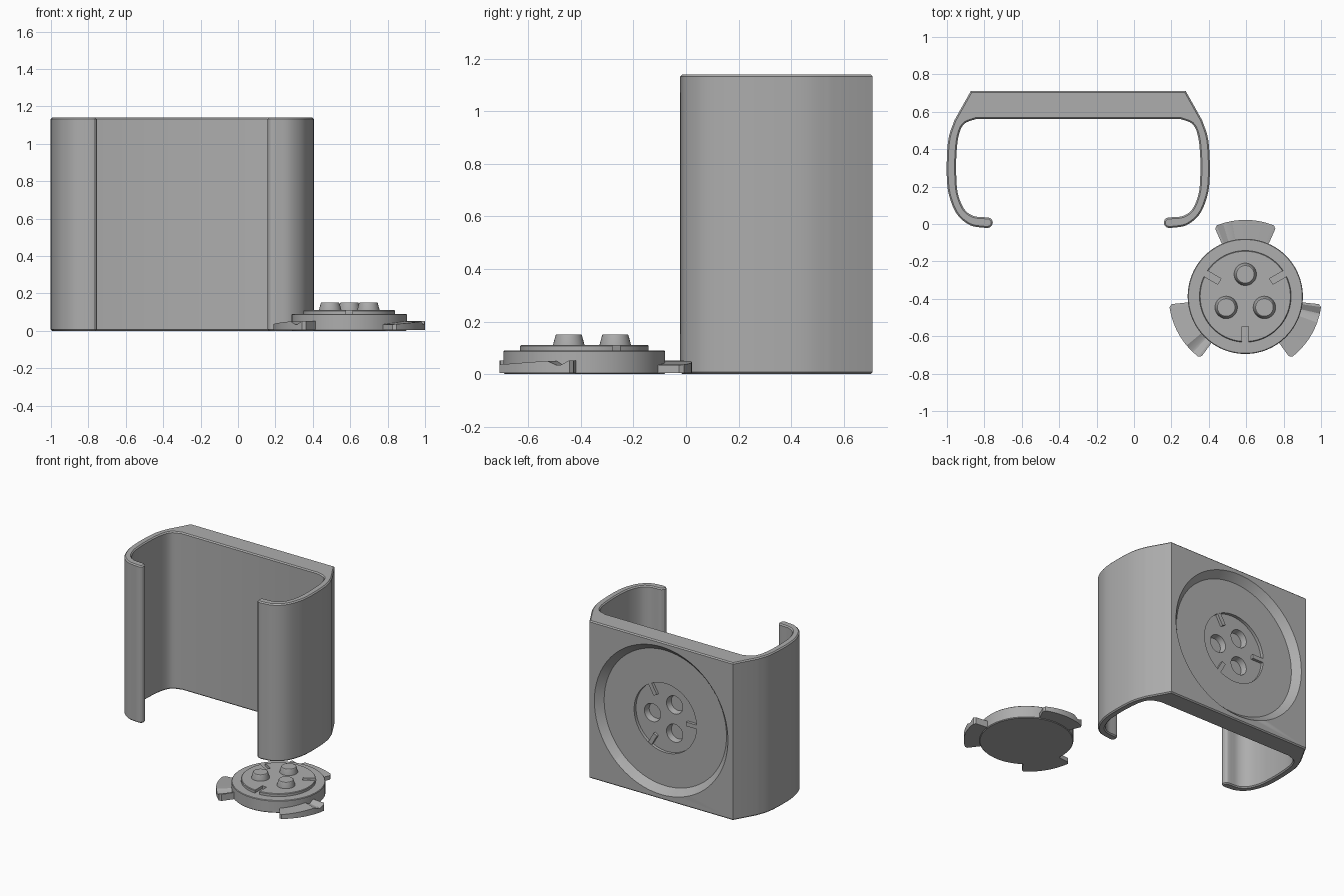
import bpy, bmesh, math
from mathutils import Matrix, Vector

if "Cube" in bpy.data.objects:
    bpy.data.objects.remove(bpy.data.objects["Cube"])

grey = bpy.data.materials.new("plain_grey")
grey.diffuse_color = (0.42, 0.42, 0.42, 1)
grey.use_nodes = True
grey.node_tree.nodes["Principled BSDF"].inputs["Base Color"].default_value = grey.diffuse_color


def shade(ob):
    bpy.ops.object.select_all(action='DESELECT')
    ob.select_set(True)
    bpy.context.view_layer.objects.active = ob
    bpy.ops.object.shade_smooth_by_angle(angle=math.radians(28))


def finish(name, bm):
    bmesh.ops.recalc_face_normals(bm, faces=bm.faces)
    me = bpy.data.meshes.new(name)
    bm.to_mesh(me)
    bm.free()
    ob = bpy.data.objects.new(name, me)
    bpy.context.collection.objects.link(ob)
    me.materials.append(grey)
    shade(ob)
    return ob


def lathe(profile, matrix, seg=96):
    """Closed solid of revolution about local z from (radius, height) points."""
    bm = bmesh.new()
    rings = [[bm.verts.new((r * math.cos(2 * math.pi * i / seg),
                            r * math.sin(2 * math.pi * i / seg), h))
              for i in range(seg)] for r, h in profile]
    for a, b in zip(rings, rings[1:]):
        for i in range(seg):
            j = (i + 1) % seg
            bm.faces.new((a[i], a[j], b[j], b[i]))
    bm.faces.new(rings[0][::-1])
    bm.faces.new(rings[-1])
    bm.transform(matrix)
    return bm


def box(size, matrix):
    bm = bmesh.new()
    bmesh.ops.create_cube(bm, size=1, matrix=matrix @ Matrix.Diagonal((*size, 1)))
    return bm


def cut(target, cutter):
    """Subtract the cutter, drop it, and shade the result again."""
    m = target.modifiers.new("cut", 'BOOLEAN')
    m.operation = 'DIFFERENCE'
    m.solver = 'EXACT'
    m.object = cutter
    bpy.context.view_layer.objects.active = target
    bpy.ops.object.modifier_apply(modifier=m.name)
    bpy.data.objects.remove(cutter)
    shade(target)


def smooth_path(points, steps=5):
    """Catmull-Rom curve through the points."""
    p = [Vector(q) for q in points]
    p = [2 * p[0] - p[1]] + p + [2 * p[-1] - p[-2]]
    out = []
    for k in range(1, len(p) - 2):
        a, b, c, d = p[k - 1:k + 3]
        for s in range(steps):
            t = s / steps
            out.append(0.5 * (2 * b + (c - a) * t + (2 * a - 5 * b + 4 * c - d) * t * t
                              + (3 * b - a - 3 * c + d) * t ** 3))
    return out + [p[-2]]


# Holder: C-shaped cross-section with a thick back, right half then mirrored
CX, H, BACK = -0.298, 1.14, 0.71
outer = smooth_path([(0.662, 0.555), (0.691, 0.47), (0.702, 0.37), (0.702, 0.23),
                     (0.687, 0.14), (0.647, 0.05), (0.577, -0.007), (0.49, -0.022)])
tip = [(0.486 - 0.029 * math.sin(math.pi * i / 6),
        0.007 - 0.029 * math.cos(math.pi * i / 6)) for i in range(1, 7)]
inner = smooth_path([(0.50, 0.036), (0.56, 0.043), (0.61, 0.08), (0.643, 0.16),
                     (0.652, 0.25), (0.652, 0.36), (0.64, 0.47), (0.61, 0.535),
                     (0.545, 0.562)])
half = [(0.575, BACK)] + [tuple(v) for v in outer] + tip + [tuple(v) for v in inner]
section = half + [(-x, y) for x, y in reversed(half)]

bm = bmesh.new()
base = bm.faces.new([bm.verts.new((CX + x, y, 0)) for x, y in section])
new = bmesh.ops.extrude_face_region(bm, geom=[base])["geom"]
bmesh.ops.translate(bm, vec=(0, 0, H), verts=[v for v in new if isinstance(v, bmesh.types.BMVert)])
rims = [e for e in bm.edges if abs(e.verts[0].co.z - e.verts[1].co.z) < 1e-5]
bmesh.ops.bevel(bm, geom=rims, offset=0.008, segments=1, affect='EDGES')
holder = finish("holder", bm)

# Round socket in the back: conical dish, central seat, three peg holes
on_back = Matrix.Translation((CX, BACK, H / 2)) @ Matrix.Rotation(math.pi / 2, 4, 'X')
D1, D2, D3 = 0.048, 0.07, 0.112
dish = [(0.548, -0.014), (0.535, 0), (0.49, D1), (0.25, D1), (0.25, D2)]
cut(holder, finish("dish_cutter", lathe(dish, on_back)))
for k in range(3):
    turn = on_back @ Matrix.Rotation(2 * math.pi * k / 3, 4, 'Z')
    hole = lathe([(0.065, D2 - 0.015), (0.065, D2), (0.056, D3)],
                 turn @ Matrix.Translation((0.118, 0, 0)), 48)
    cut(holder, finish("hole_cutter", hole))
    # Locating ribs between the holes
    finish(f"socket_rib_{k}", box((0.09, 0.03, 0.03), turn @ Matrix.Rotation(math.pi, 4, 'Z')
                                  @ Matrix.Translation((0.21, 0, D1 + 0.017))))

# Locking puck: stepped disc
at = Matrix.Translation((0.595, -0.387, 0))
puck = finish("puck", lathe([(0.303, 0), (0.308, 0.005), (0.308, 0.086), (0.304, 0.09),
                             (0.245, 0.09), (0.245, 0.107), (0.241, 0.111)], at))

# Lug top height by angle: long ramp, dip, then raised stop
RAMP = [(-24, 0.034), (-22, 0.036), (10, 0.050), (15, 0.034), (17, 0.034), (22, 0.052), (24, 0.052)]


def lug_height(a):
    for (a0, h0), (a1, h1) in zip(RAMP, RAMP[1:]):
        if a <= a1:
            return h0 + (h1 - h0) * (a - a0) / (a1 - a0)
    return RAMP[-1][1]


for k in range(3):
    turn = at @ Matrix.Rotation(math.pi / 2 + 2 * math.pi * k / 3, 4, 'Z')
    # Tapered peg
    finish(f"peg_{k}", lathe([(0.06, 0.10), (0.06, 0.111), (0.05, 0.148), (0.047, 0.151)],
                             turn @ Matrix.Translation((0.118, 0, 0)), 48))
    # Notch in the raised step
    slot = box((0.14, 0.035, 0.06), turn @ Matrix.Rotation(math.pi, 4, 'Z')
               @ Matrix.Translation((0.23, 0, 0.1205)))
    cut(puck, finish("notch_cutter", slot))
    # Bayonet lug
    bm = bmesh.new()
    angles = sorted({a for a, _ in RAMP} | set(range(-20, 10, 4)))
    rows = []
    for a in angles:
        r_out = 0.409 - (0.014 if abs(a) == 24 else 0)
        c, s, h = math.cos(math.radians(a)), math.sin(math.radians(a)), lug_height(a)
        rows.append([bm.verts.new((r * c, r * s, z)) for r, z in
                     ((0.29, 0.004), (r_out, 0.004), (r_out, h), (0.29, h))])
    for p, q in zip(rows, rows[1:]):
        for i in range(4):
            j = (i + 1) % 4
            bm.faces.new((p[i], p[j], q[j], q[i]))
    bm.faces.new(rows[0])
    bm.faces.new(rows[-1])
    bm.transform(turn)
    finish(f"lug_{k}", bm)
